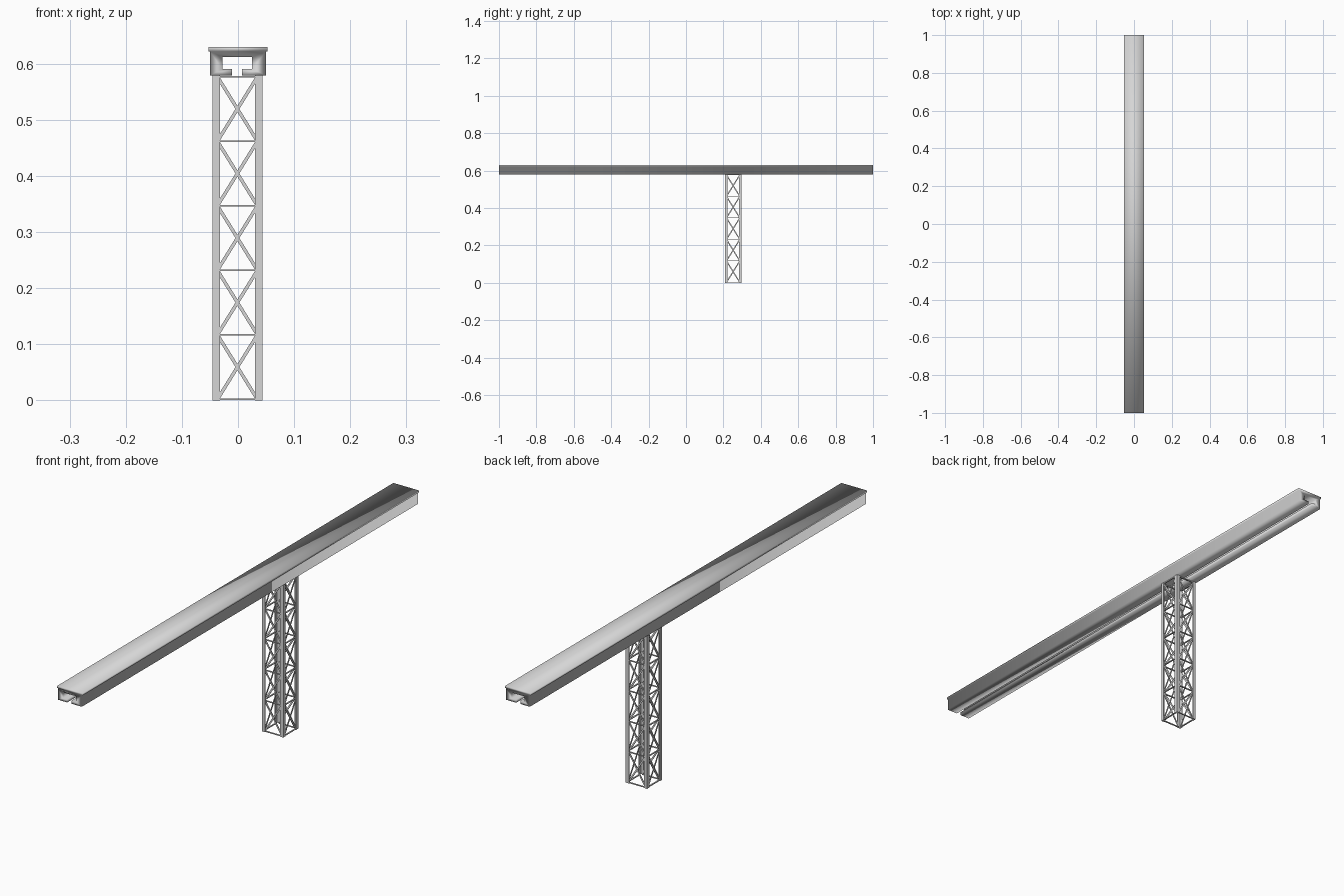
import bpy
import bmesh
from mathutils import Vector, Matrix

if "Cube" in bpy.data.objects:
    bpy.data.objects.remove(bpy.data.objects["Cube"], do_unlink=True)

# Single painted-steel colour
steel = bpy.data.materials.new("light_grey_steel")
steel.use_nodes = True
GREY = (0.67, 0.67, 0.67, 1)
steel.diffuse_color = GREY
steel.node_tree.nodes["Principled BSDF"].inputs["Base Color"].default_value = GREY


def finish(name, bm):
    bmesh.ops.recalc_face_normals(bm, faces=bm.faces)
    mesh = bpy.data.meshes.new(name)
    bm.to_mesh(mesh)
    bm.free()
    mesh.materials.append(steel)
    obj = bpy.data.objects.new(name, mesh)
    bpy.context.collection.objects.link(obj)
    return obj


def extrude_outline(name, points, direction):
    bm = bmesh.new()
    face = bm.faces.new([bm.verts.new(p) for p in points])
    result = bmesh.ops.extrude_face_region(bm, geom=[face], use_keep_orig=True)
    verts = [g for g in result["geom"] if isinstance(g, bmesh.types.BMVert)]
    bmesh.ops.translate(bm, verts=verts, vec=direction)
    return finish(name, bm)


def add_bar(bm, start, end, normal, width, depth):
    """Flat bar from start to end, with its thin side along normal."""
    start, end, normal = Vector(start), Vector(end), Vector(normal)
    along = end - start
    axis = along.normalized()
    side = normal.cross(axis)
    turn = Matrix((side, normal, axis)).transposed().to_4x4()
    size = Matrix.Diagonal((width, depth, along.length, 1))
    bmesh.ops.create_cube(bm, size=1, matrix=Matrix.Translation((start + end) / 2) @ turn @ size)


# Runway beam: capped channel with a slot along its underside, smooth throughout
BOTTOM, TOP, LIP = 0.579, 0.63, 0.591
CAP, ROOF = 0.622, 0.612
outline = [
    (-0.011, BOTTOM), (-0.05, BOTTOM), (-0.05, CAP), (-0.053, CAP),
    (-0.053, TOP), (0.053, TOP), (0.053, CAP), (0.05, CAP),
    (0.05, BOTTOM), (0.007, BOTTOM), (0.007, LIP), (0.025, LIP),
    (0.025, ROOF), (-0.028, ROOF), (-0.028, LIP), (-0.011, LIP),
]
beam = extrude_outline("runway_beam", [(x, -1, z) for x, z in outline], (0, 2, 0))
beam.data.shade_smooth()

# Tower legs: angle sections at the four corners
CENTRE = Vector((-0.001, 0.252, 0))
HALF, FLANGE, PLATE = 0.0445, 0.0135, 0.0025
corner = [(0, 0), (FLANGE, 0), (FLANGE, PLATE), (PLATE, PLATE), (PLATE, FLANGE), (0, FLANGE)]
for sx, side in ((-1, "right"), (1, "left")):
    for sy, end in ((-1, "front"), (1, "back")):
        points = [CENTRE + Vector((sx * (HALF - a), sy * (HALF - b), 0)) for a, b in corner]
        extrude_outline(f"tower_leg_{end}_{side}", points, (0, 0, BOTTOM))

# Lattice on each tower face: level struts and crossed braces
PANELS = 5
STEP = (BOTTOM - 0.004) / PANELS
REACH = HALF - FLANGE * 0.75
INSET = HALF - PLATE - 0.0015
for name, out in (("front", (0, -1, 0)), ("back", (0, 1, 0)), ("left", (1, 0, 0)), ("right", (-1, 0, 0))):
    out = Vector(out)
    across = Vector((0, 0, 1)).cross(out)

    def place(u, z):
        return CENTRE + out * INSET + across * u + Vector((0, 0, z))

    struts, braces = bmesh.new(), bmesh.new()
    for i in range(PANELS + 1):
        z = 0.002 + i * STEP
        add_bar(struts, place(-REACH, z), place(REACH, z), out, 0.003, 0.005)
    for i in range(PANELS):
        low, high = 0.004 + i * STEP, (i + 1) * STEP
        for s in (-1, 1):
            shift = out * s * 0.0008
            add_bar(braces, place(-s * REACH, low) + shift, place(s * REACH, high) + shift, out, 0.006, 0.002)
    finish(f"tower_struts_{name}", struts)
    finish(f"tower_braces_{name}", braces)
